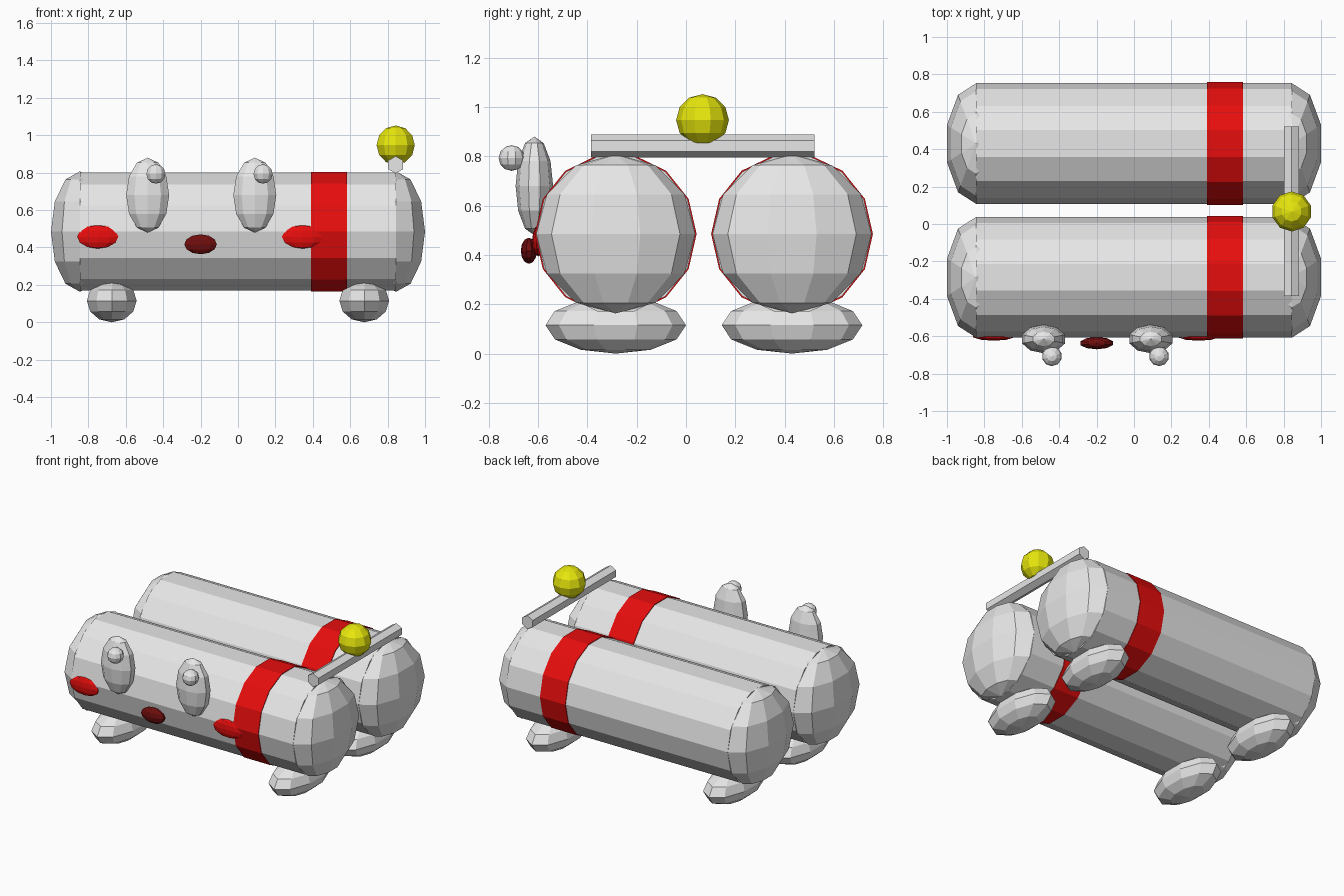
import bpy
import bmesh
import math
from mathutils import Vector

if "Cube" in bpy.data.objects:
    bpy.data.objects.remove(bpy.data.objects["Cube"])


def material(name, rgb):
    m = bpy.data.materials.new(name)
    m.diffuse_color = (*rgb, 1.0)
    m.use_nodes = True
    m.node_tree.nodes["Principled BSDF"].inputs["Base Color"].default_value = m.diffuse_color
    return m


GRAY = material("light_gray", (0.8, 0.8, 0.8))
RED = material("red", (0.8, 0.004, 0.004))
DARK_RED = material("dark_red", (0.16, 0.004, 0.004))
YELLOW = material("yellow", (0.8, 0.8, 0.004))


def finish(bm, name, mat):
    bmesh.ops.recalc_face_normals(bm, faces=bm.faces)
    mesh = bpy.data.meshes.new(name)
    bm.to_mesh(mesh)
    bm.free()
    mesh.materials.append(mat)
    ob = bpy.data.objects.new(name, mesh)
    bpy.context.collection.objects.link(ob)
    return ob


def ellipsoid(name, center, radii, mat, segs=10, rings=6):
    """Faceted ball with corners on the +y and -y sides; radii are half sizes."""
    bm = bmesh.new()
    c = Vector(center)
    rx, ry, rz = radii
    rx /= math.cos(math.pi / segs)
    top = bm.verts.new(c + Vector((0, 0, rz)))
    bottom = bm.verts.new(c - Vector((0, 0, rz)))
    rows = []
    for i in range(1, rings):
        t = math.pi * i / rings
        row = []
        for k in range(segs):
            a = math.pi / 2 + 2 * math.pi * k / segs
            row.append(bm.verts.new(c + Vector((rx * math.sin(t) * math.cos(a),
                                                ry * math.sin(t) * math.sin(a),
                                                rz * math.cos(t)))))
        rows.append(row)
    for k in range(segs):
        n = (k + 1) % segs
        bm.faces.new((top, rows[0][k], rows[0][n]))
        bm.faces.new((bottom, rows[-1][n], rows[-1][k]))
        for r0, r1 in zip(rows, rows[1:]):
            bm.faces.new((r0[k], r1[k], r1[n], r0[n]))
    return finish(bm, name, mat)


def prism(name, start, end, side, up, radius, sides, mat):
    """Capped prism from start to end, first corner along the side direction."""
    bm = bmesh.new()
    s, u = Vector(side), Vector(up)
    ends = []
    for p in (Vector(start), Vector(end)):
        loop = []
        for k in range(sides):
            a = 2 * math.pi * k / sides
            loop.append(bm.verts.new(p + radius * (s * math.cos(a) + u * math.sin(a))))
        bm.faces.new(loop)
        ends.append(loop)
    for k in range(sides):
        n = (k + 1) % sides
        bm.faces.new((ends[0][k], ends[0][n], ends[1][n], ends[1][k]))
    return finish(bm, name, mat)


Y, Z = (0, 1, 0), (0, 0, 1)
AXIS_Z = 0.485
END_X = 0.845

# Two identical tanks with rounded ends, a red band and feet
for label, y in (("front", -0.285), ("back", 0.43)):
    prism(label + "_tank", (-END_X, y, AXIS_Z), (END_X, y, AXIS_Z), Y, Z, 0.323, 14, GRAY)
    prism(label + "_band", (0.39, y, AXIS_Z), (0.583, y, AXIS_Z), Y, Z, 0.328, 14, RED)
    for side, s in (("left", -1), ("right", 1)):
        ellipsoid(f"{label}_{side}_end_cap", (s * END_X, y, AXIS_Z), (0.155, 0.322, 0.322), GRAY)
        ellipsoid(f"{label}_{side}_foot", (s * 0.675, y, 0.115), (0.133, 0.285, 0.115), GRAY)

# Face on the front tank: eyes, pupils and cheeks
for side, eye_x, cheek_x in (("left", -0.483, -0.75), ("right", 0.09, 0.345)):
    ellipsoid(side + "_eye", (eye_x, -0.615, 0.68), (0.115, 0.076, 0.2), GRAY)
    ellipsoid(side + "_pupil", (eye_x + 0.044, -0.707, 0.793), (0.051, 0.053, 0.052), GRAY)
    ellipsoid(side + "_cheek", (cheek_x, -0.598, 0.457), (0.11, 0.026, 0.063), RED)
ellipsoid("mouth", (-0.2, -0.637, 0.417), (0.087, 0.033, 0.053), DARK_RED)

# Crossbar with a round knob joining the tanks
prism("crossbar", (0.843, -0.385, 0.842), (0.843, 0.522, 0.842), Z, (1, 0, 0), 0.046, 6, GRAY)
ellipsoid("knob", (0.843, 0.067, 0.947), (0.102, 0.107, 0.105), YELLOW)
